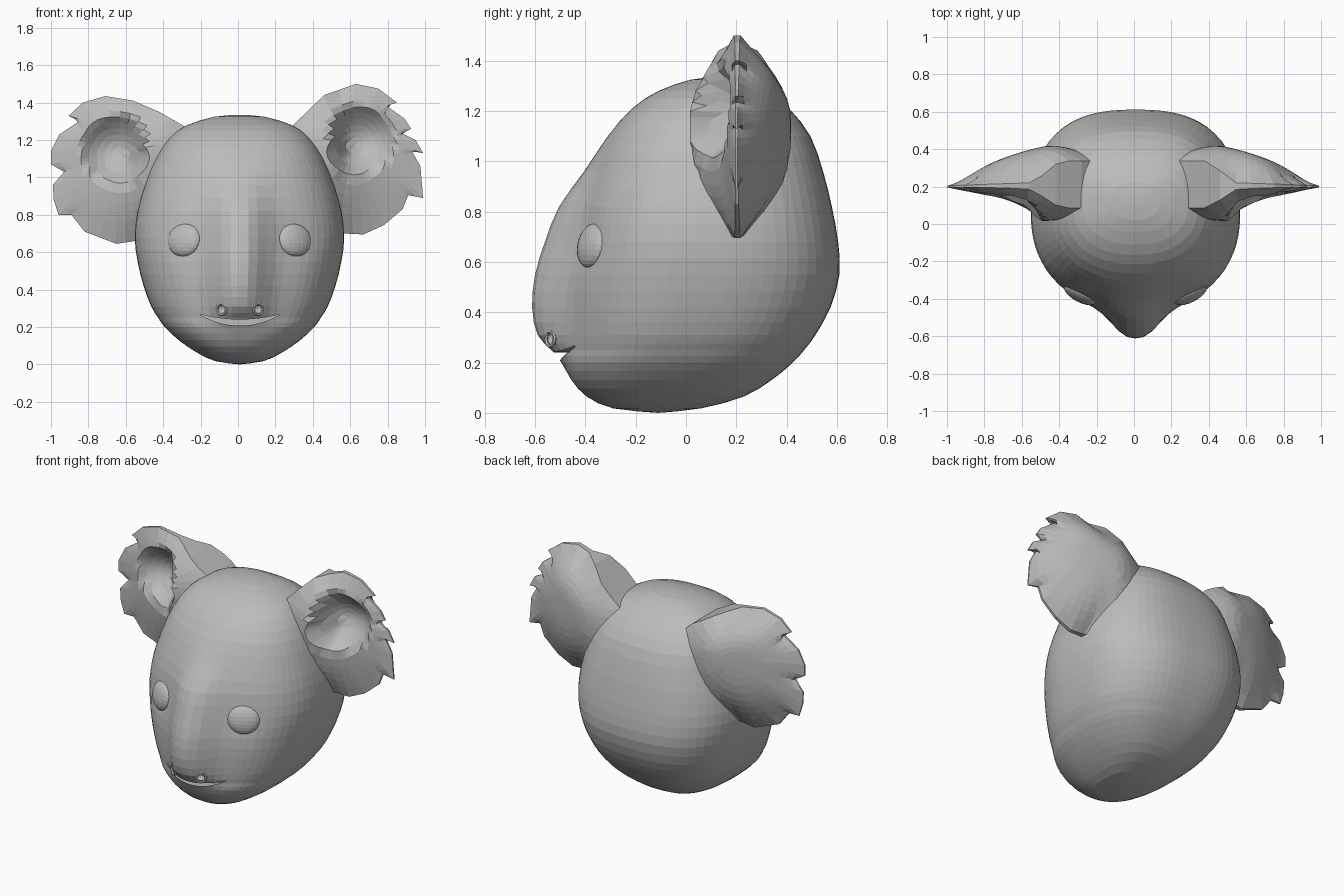
import bpy, bmesh, math
from mathutils import Matrix, Vector

cube = bpy.data.objects.get("Cube")
if cube:
    bpy.data.objects.remove(cube)

grey = bpy.data.materials.new("fur_grey")
grey.use_nodes = True
colour = (0.5, 0.5, 0.5, 1)
grey.diffuse_color = colour
grey.node_tree.nodes["Principled BSDF"].inputs["Base Color"].default_value = colour


def make_object(name, bm):
    """Turn a bmesh into a flat-shaded grey object."""
    bmesh.ops.remove_doubles(bm, verts=bm.verts, dist=0.0005)
    bmesh.ops.recalc_face_normals(bm, faces=bm.faces)
    mesh = bpy.data.meshes.new(name)
    bm.to_mesh(mesh)
    bm.free()
    mesh.materials.append(grey)
    obj = bpy.data.objects.new(name, mesh)
    bpy.context.collection.objects.link(obj)
    return obj


def bridge(bm, lower, upper):
    """Join two equal closed loops of vertices with quads."""
    count = len(lower)
    for i in range(count):
        j = (i + 1) % count
        bm.faces.new((lower[i], lower[j], upper[j], upper[i]))


def spline(rows, steps):
    """Catmull-Rom interpolation through a list of tuples."""
    result = []
    last = len(rows) - 1
    for i in range(last):
        p = [Vector(rows[min(max(i + k, 0), last)]) for k in (-1, 0, 1, 2)]
        for s in range(steps):
            t = s / steps
            result.append(p[1] + (p[2] - p[0]) * t / 2
                          + (p[0] * 2 - p[1] * 5 + p[2] * 4 - p[3]) * t * t / 2
                          + (p[1] * 3 - p[0] - p[2] * 3 + p[3]) * t ** 3 / 2)
    return result + [Vector(rows[last])]


def cut(obj, cutter):
    """Subtract a cutter, then discard it."""
    mod = obj.modifiers.new("cut", "BOOLEAN")
    mod.operation = "DIFFERENCE"
    mod.solver = "EXACT"
    mod.object = cutter
    bpy.context.view_layer.update()
    graph = bpy.context.evaluated_depsgraph_get()
    mesh = bpy.data.meshes.new_from_object(obj.evaluated_get(graph))
    obj.modifiers.clear()
    obj.data = mesh
    bpy.data.objects.remove(cutter)


# Head: horizontal sections as height, front, back, half width, snout bulge
sections = [
    (0, -.11, -.11, 0, 0), (.018, -.29, .06, .13, 0), (.065, -.395, .23, .23, 0),
    (.13, -.455, .34, .325, 0), (.2, -.48, .425, .4, .015),
    (.25, -.475, .47, .435, .06), (.31, -.475, .515, .472, .115),
    (.42, -.475, .575, .513, .137), (.55, -.468, .61, .545, .132),
    (.68, -.446, .605, .56, .115), (.82, -.413, .58, .545, .092),
    (.96, -.365, .545, .505, .04), (1.1, -.303, .495, .45, .008),
    (1.21, -.215, .41, .375, 0), (1.28, -.11, .32, .28, 0),
    (1.325, .02, .22, .13, 0), (1.335, .12, .12, 0, 0)]
EYE_X, EYE_Z = 0.295, 0.665
SIDES, OFFSET = 72, 0.008
bm = bmesh.new()
previous = None
for z, front, back, half_width, bulge in spline(sections, 2):
    ring = []
    for i in range(SIDES):
        a = math.tau * i / SIDES
        c, s = math.cos(a), math.sin(a)
        power = 2.45 + 0.15 * s
        r = (abs(c) ** power + abs(s) ** power) ** (-1 / power)
        x = half_width * r * c
        y = (front + back) / 2 + (back - front) / 2 * r * s
        if s < 0:
            y -= bulge * math.exp(-abs(x / 0.145) ** 2.5)
            socket = math.hypot(abs(x) - EYE_X, z - EYE_Z) / 0.11
            y += 0.015 * math.exp(-socket ** 2)
        ring.append(bm.verts.new((x + OFFSET, y, z)))
    if previous:
        bridge(bm, previous, ring)
    previous = ring
head = make_object("head", bm)

# Mouth: a smile-shaped slot
bm = bmesh.new()
previous = None
columns = 12
for i in range(columns + 1):
    u = (i / columns * 2 - 1) * 0.96
    x = 0.01 + u * 0.22
    top, low = 0.24 + 0.03 * u * u, 0.207 + 0.062 * u * u
    inner = -0.435 + 0.01 * u * u
    loop = [bm.verts.new((x, y, z)) for y, z in
            ((-0.8, low), (inner, low), (inner, top), (-0.8, top))]
    if previous:
        bridge(bm, previous, loop)
    if i in (0, columns):
        bm.faces.new(loop)
    previous = loop
cut(head, make_object("mouth_cutter", bm))

# Nostrils: hollows with raised rims
for side, name in ((1, "left"), (-1, "right")):
    place = Vector((0.01 + side * 0.098, -0.54, 0.295))
    bm = bmesh.new()
    bmesh.ops.create_uvsphere(bm, u_segments=12, v_segments=8, radius=0.028,
                              matrix=Matrix.Translation(place))
    cut(head, make_object("nostril_cutter", bm))
    turn = Matrix.Rotation(side * 0.6, 4, "Z") @ Matrix.Rotation(math.pi / 2, 4, "X")
    bm = bmesh.new()
    previous = first = None
    for i in range(14):
        around = Matrix.Rotation(math.tau * i / 14, 4, "Z")
        loop = []
        for k in range(6):
            a = math.tau * k / 6
            point = Vector((0.03 + 0.008 * math.cos(a), 0, 0.008 * math.sin(a)))
            loop.append(bm.verts.new(place + turn @ around @ point))
        if previous:
            bridge(bm, previous, loop)
        first = first or loop
        previous = loop
    bridge(bm, previous, first)
    make_object(name + "_nostril_rim", bm)

# Eyes: shallow domes turned outwards
for side, name in ((1, "left"), (-1, "right")):
    pose = (Matrix.Translation((OFFSET + side * EYE_X, -0.373, EYE_Z))
            @ Matrix.Rotation(side * 0.5, 4, "Z") @ Matrix.Rotation(-0.2, 4, "X")
            @ Matrix.Diagonal((0.098, 0.042, 0.09, 1)))
    bm = bmesh.new()
    bmesh.ops.create_uvsphere(bm, u_segments=20, v_segments=12, radius=1,
                              matrix=pose)
    make_object(name + "_eye", bm)


def clamp(value):
    return min(max(value, 0), 1)


def ear(name, side, outline, centre_z):
    """Ragged shell: a hollowed front and a swollen back around one thin rim."""
    centre = Vector((0.63, centre_z))
    points = []
    for p, q in zip(outline, outline[1:] + outline[:1]):
        points += [Vector(p), (Vector(p) + Vector(q)) / 2]
    count = len(points)
    soft = [sum((points[(i + k) % count] for k in range(-3, 4)), Vector((0, 0))) / 7
            for i in range(count)]
    bm = bmesh.new()
    rims = []
    for facing in (-1, 1):
        previous = None
        for t in (0, .12, .24, .36, .48, .6, .7, .8, .9, 1):
            ring = []
            for p, q in zip(points, soft):
                x, z = centre + (q.lerp(p, t ** 6) - centre) * t
                thinning = max(0.4, 0.9 * clamp((x - 0.28) / 0.26))
                swell = 1 - t ** 3 * thinning
                depth = -0.04 - 0.15 * clamp((1 - x) / 0.5) ** 3
                if facing > 0:
                    depth = 0.03 + 0.2 * clamp((1 - x) / 0.55) ** 0.8
                y = 0.2 + depth * swell
                if facing < 0:
                    # Bowl with a steep inner wall and a gentle outer slope
                    reach = 0.24 if x > 0.6 else 0.1
                    d = math.hypot((x - 0.6) / reach, (z - centre_z - 0.02) / 0.19)
                    y += 0.15 * clamp(1 - d * d)
                ring.append(bm.verts.new((side * x, y, z)))
            if previous:
                bridge(bm, previous, ring)
            previous = ring
        rims.append(previous)
    bridge(bm, *rims)
    make_object(name, bm)


# Ears: each has its own ragged fringe, with the root buried in the head
root = [(.35, .75), (.2, .9), (.15, 1.05), (.18, 1.18)]
ear("right_ear", -1, root + [
    (.28, 1.27), (.42, 1.35), (.56, 1.41), (.71, 1.435), (.83, 1.4), (.905, 1.33),
    (.85, 1.3), (.955, 1.23), (1, 1.14), (1, 1.07), (.93, 1.03), (.99, .96),
    (.985, .88), (.96, .8), (.89, .8), (.82, .71), (.65, .645), (.55, .66)], 1.13)
ear("left_ear", 1, root + [
    (.29, 1.275), (.46, 1.44), (.63, 1.5), (.75, 1.475), (.85, 1.4), (.79, 1.385),
    (.89, 1.315), (.925, 1.26), (.88, 1.235), (.95, 1.2), (.99, 1.13), (.93, 1.14),
    (.975, 1.06), (.99, .89), (.91, .905), (.88, .83), (.78, .745), (.67, .695),
    (.57, .7)], 1.18)
